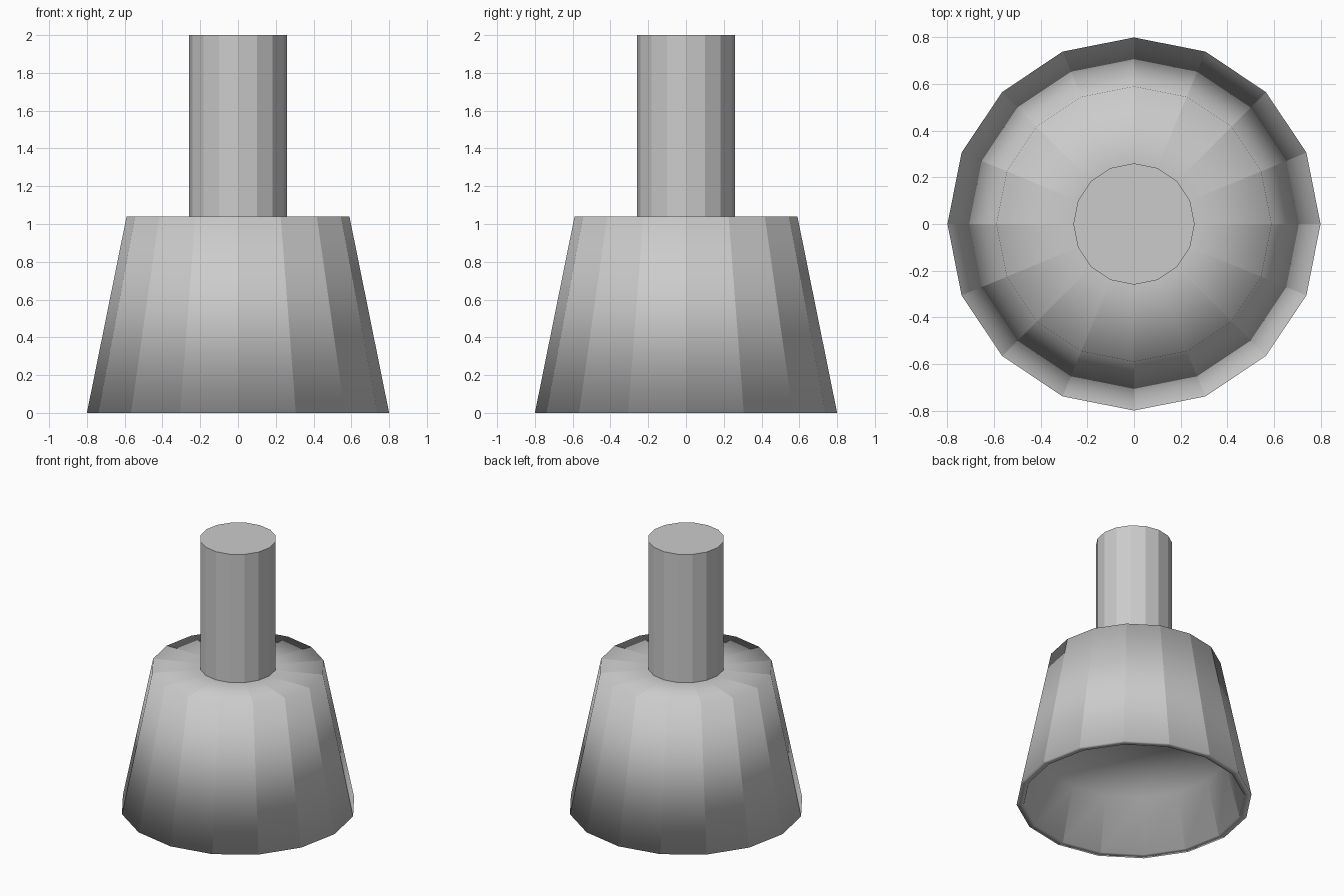
import bpy, bmesh, math

if "Cube" in bpy.data.objects:
    bpy.data.objects.remove(bpy.data.objects["Cube"])

SIDES = 16


def ring(bm, radius, z):
    return [bm.verts.new((radius * math.cos(2 * math.pi * i / SIDES),
                          radius * math.sin(2 * math.pi * i / SIDES), z))
            for i in range(SIDES)]


def bridge(bm, a, b):
    for i in range(SIDES):
        j = (i + 1) % SIDES
        bm.faces.new((a[i], a[j], b[j], b[i]))


def finish(bm, name, smooth):
    bmesh.ops.recalc_face_normals(bm, faces=bm.faces)
    for f in bm.faces:
        f.smooth = smooth
    # Facets stay crisp around the axis; shading blends only along the profile
    for e in bm.edges:
        a, b = (v.co.to_2d() for v in e.verts)
        e.smooth = smooth and abs(a.cross(b)) > 1e-4
    mesh = bpy.data.meshes.new(name)
    bm.to_mesh(mesh)
    bm.free()
    obj = bpy.data.objects.new(name, mesh)
    bpy.context.collection.objects.link(obj)
    return obj


# Tapered body: recess ceiling, recess wall, bottom rim, outer wall, top
profile = [(0.65, 0.39), (0.75, 0.0), (0.80, 0.0), (0.59, 1.04), (0.26, 1.04)]
bm = bmesh.new()
rings = [ring(bm, r, z) for r, z in profile]
for lower, upper in zip(rings, rings[1:]):
    bridge(bm, lower, upper)
bm.faces.new(rings[0])
centre = bm.verts.new((0, 0, 1.04))
for i in range(SIDES):
    bm.faces.new((rings[-1][i], rings[-1][(i + 1) % SIDES], centre))
finish(bm, "tapered_body", True)

# Straight stem standing on the body
bm = bmesh.new()
bottom, top = ring(bm, 0.26, 1.03), ring(bm, 0.26, 2.0)
bridge(bm, bottom, top)
bm.faces.new(bottom)
bm.faces.new(top)
finish(bm, "stem", False)
